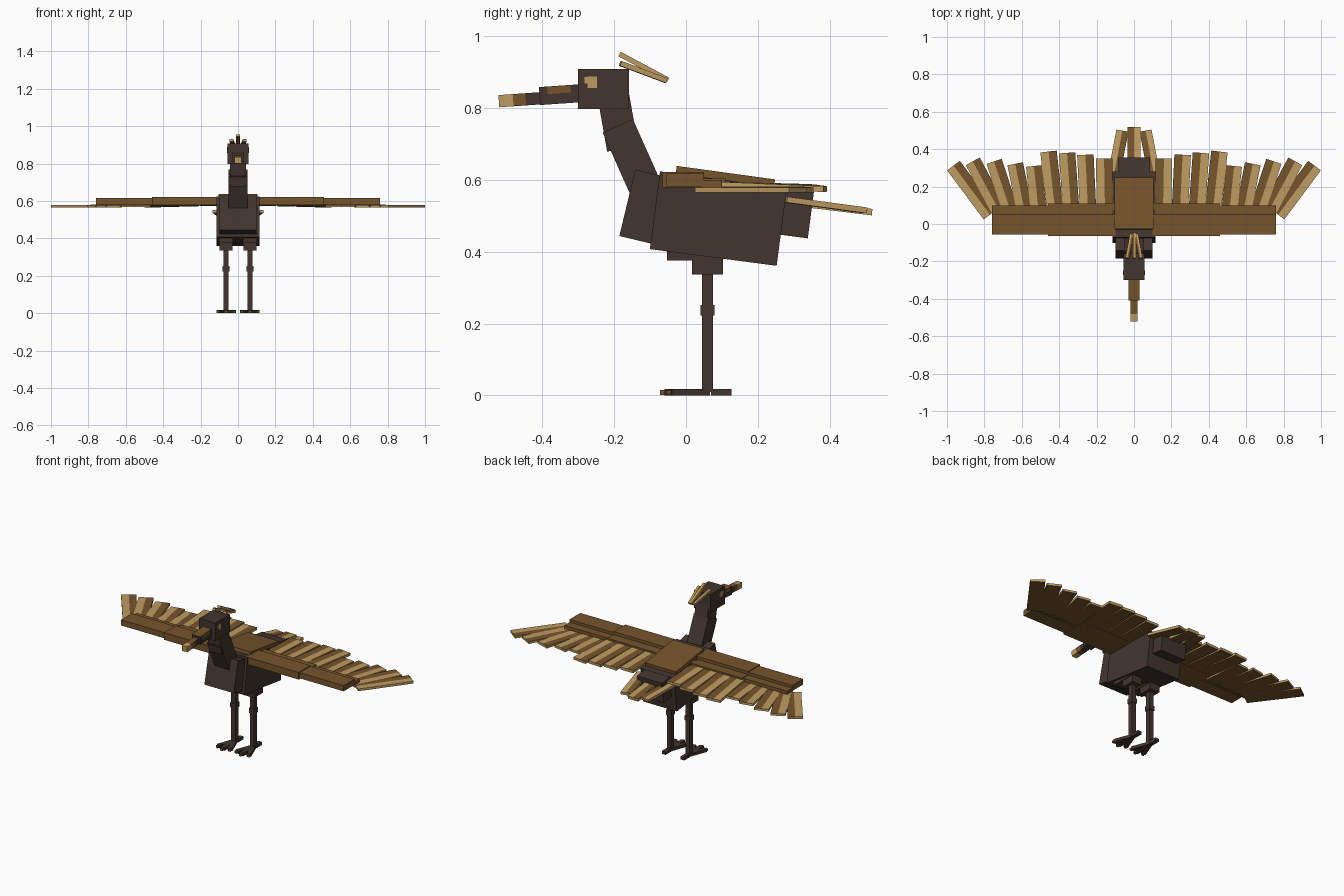
import bpy, bmesh
from math import radians, atan2, hypot
from mathutils import Matrix, Euler, Vector

if "Cube" in bpy.data.objects:
    bpy.data.objects.remove(bpy.data.objects["Cube"])


def material(name, rgb):
    m = bpy.data.materials.new(name)
    m.use_nodes = True
    m.diffuse_color = (*rgb, 1)
    m.node_tree.nodes["Principled BSDF"].inputs["Base Color"].default_value = (*rgb, 1)
    return m


DARK = material("dark plumage", (0.055, 0.036, 0.029))
BROWN = material("brown plumage", (0.18, 0.09, 0.025))
TAN = material("tan feather", (0.52, 0.33, 0.12))


def box(name, centre, size, mats=(DARK,), rot=(0, 0, 0), rule=None, split=None):
    """Box with optional cuts (local point, normal) and a face colour rule."""
    bm = bmesh.new()
    bmesh.ops.create_cube(bm, size=1, matrix=Matrix.Diagonal((*size, 1)))
    for point, normal in split or ():
        bmesh.ops.bisect_plane(bm, geom=bm.verts[:] + bm.edges[:] + bm.faces[:],
                               plane_co=point, plane_no=normal)
    bm.normal_update()
    if rule:
        for f in bm.faces:
            f.material_index = rule(f.calc_center_median(), f.normal)
    mesh = bpy.data.meshes.new(name)
    bm.to_mesh(mesh)
    bm.free()
    for m in mats:
        mesh.materials.append(m)
    ob = bpy.data.objects.new(name, mesh)
    bpy.context.collection.objects.link(ob)
    ob.location = centre
    ob.rotation_euler = Euler([radians(a) for a in rot])
    return ob


def span(name, lo, hi, mats=(DARK,)):
    """Upright box between two corners."""
    lo, hi = Vector(lo), Vector(hi)
    size = [abs(v) for v in hi - lo]
    return box(name, (lo + hi) / 2, size, mats)


def feather(name, base, tip, width, thick, side=1):
    """Flat tan feather whose inner top half and underside are brown."""
    base, tip = Vector(base), Vector(tip)
    d = tip - base
    flat = hypot(d.x, d.y)
    ob = box(name, (base + tip) / 2, (width, d.length, thick), (TAN, BROWN),
             rule=lambda c, n: 1 if n.z < -0.5 or (n.z > 0.5 and c.x * side < 0) else 0,
             split=[((0, 0, 0), (1, 0, 0))])
    ob.rotation_euler = Euler((atan2(d.z, flat), 0, atan2(-d.x, d.y)))
    return ob


# Torso
box("body", (0, 0.09, 0.492), (0.23, 0.356, 0.218), rot=(-7.5, 0, 0))
box("chest", (0, -0.105, 0.522), (0.2, 0.12, 0.19), rot=(-13.5, 0, 0))
box("rump", (0, 0.283, 0.51), (0.172, 0.13, 0.13), rot=(-7.5, 0, 0))
box("back_plumage", (0, 0.109, 0.605), (0.21, 0.276, 0.03), (BROWN,), rot=(-7.8, 0, 0))

# Neck and head
box("lower_neck", (0, -0.139, 0.636), (0.1, 0.092, 0.25), rot=(24, 0, 0))
box("upper_neck", (0, -0.19, 0.765), (0.088, 0.088, 0.16), rot=(10, 0, 0))
span("head", (-0.055, -0.3, 0.797), (0.055, -0.158, 0.908))
box("beak_base", (0, -0.35, 0.837), (0.058, 0.115, 0.05), (DARK, BROWN), rot=(4, 0, 0),
    rule=lambda c, n: 1 if n.z > 0.5 or (c.z > 0 and abs(n.x) > 0.5 and abs(c.y) < 0.03) else 0,
    split=[((0, 0, 0.004), (0, 0, 1)), ((0, -0.035, 0), (0, 1, 0)), ((0, 0.03, 0), (0, 1, 0))])
box("beak", (0, -0.46, 0.823), (0.036, 0.122, 0.034), (DARK, BROWN, TAN), rot=(4, 0, 0),
    rule=lambda c, n: 2 if c.y < -0.021 else 1 if n.z > 0.5 or c.y < 0.01 else 0,
    split=[((0, -0.021, 0), (0, 1, 0)), ((0, 0.014, 0), (0, 1, 0))])
feather("crest_middle", (0, -0.185, 0.95), (0, -0.05, 0.878), 0.022, 0.014)

# Centre tail feather
feather("tail_middle", (0, 0.27, 0.54), (0, 0.518, 0.51), 0.07, 0.018)

# Wing feathers: base x, base y, tip x, tip y
PRIMARIES = [(0.77, 0.05, 0.965, 0.312), (0.72, 0.07, 0.862, 0.335),
             (0.66, 0.07, 0.748, 0.335), (0.585, 0.07, 0.635, 0.322),
             (0.51, 0.07, 0.535, 0.31)]
SECONDARIES = [(0.42, 0.06, 0.457, 0.387), (0.335, 0.06, 0.358, 0.38),
               (0.245, 0.06, 0.26, 0.37), (0.155, 0.06, 0.16, 0.35)]

for s, side in ((1, "left"), (-1, "right")):
    # Eye, crest and tail
    span(side + "_eye", (s * 0.054, -0.274, 0.856), (s * 0.058, -0.248, 0.888), (TAN,))
    span(side + "_eye_corner", (s * 0.054, -0.282, 0.868), (s * 0.057, -0.274, 0.886), (TAN,))
    feather(side + "_crest", (s * 0.036, -0.183, 0.924), (s * 0.012, -0.055, 0.876),
            0.02, 0.014, s)
    feather(side + "_tail", (s * 0.105, 0.275, 0.545), (s * 0.062, 0.498, 0.515),
            0.065, 0.016, s)

    # Wing
    span(side + "_inner_wing", (s * 0.1, -0.065, 0.578), (s * 0.46, 0.05, 0.622), (BROWN,))
    span(side + "_outer_wing", (s * 0.44, -0.055, 0.582), (s * 0.76, 0.05, 0.617), (BROWN,))
    span(side + "_inner_covert", (s * 0.1, 0.04, 0.577), (s * 0.46, 0.11, 0.604), (BROWN,))
    span(side + "_outer_covert", (s * 0.44, 0.04, 0.577), (s * 0.76, 0.1, 0.6), (BROWN,))
    for i, (bx, by, tx, ty) in enumerate(PRIMARIES):
        z = 0.571 + 0.001 * i
        feather(f"{side}_primary_{i + 1}", (s * bx, by, z), (s * tx, ty, z),
                0.085, 0.014, s)
    for i, (bx, by, tx, ty) in enumerate(SECONDARIES):
        feather(f"{side}_secondary_{i + 1}", (s * bx, by, 0.588), (s * tx, ty, 0.574 + 0.002 * i),
                0.088, 0.016, s)

    # Leg
    x = s * 0.064
    span(side + "_hip", (x - 0.038, -0.053, 0.376), (x + 0.038, 0.1, 0.45))
    span(side + "_thigh", (x - 0.034, 0.017, 0.336), (x + 0.034, 0.103, 0.42))
    span(side + "_shin", (x - 0.014, 0.045, 0.01), (x + 0.014, 0.075, 0.36))
    span(side + "_knee", (x - 0.018, 0.041, 0.222), (x + 0.018, 0.079, 0.252))

    # Toes with brown claws
    for toe, dx in (("inner", -0.04), ("middle", 0), ("outer", 0.04)):
        tip = Vector((x + s * dx, -0.06 + abs(dx) * 0.4, 0.009))
        heel = Vector((x, 0.062, 0.009))
        d = tip - heel
        ob = box(f"{side}_{toe}_toe", (tip + heel) / 2, (0.026, d.length, 0.018))
        ob.rotation_euler.z = atan2(-d.x, d.y)
        claw = box(f"{side}_{toe}_claw", tip + d.normalized() * 0.005,
                   (0.014, 0.014, 0.014), (BROWN,))
        claw.location.z = 0.008
        claw.rotation_euler.z = ob.rotation_euler.z
    span(side + "_back_toe", (x - 0.013, 0.07, 0), (x + 0.013, 0.126, 0.018))
